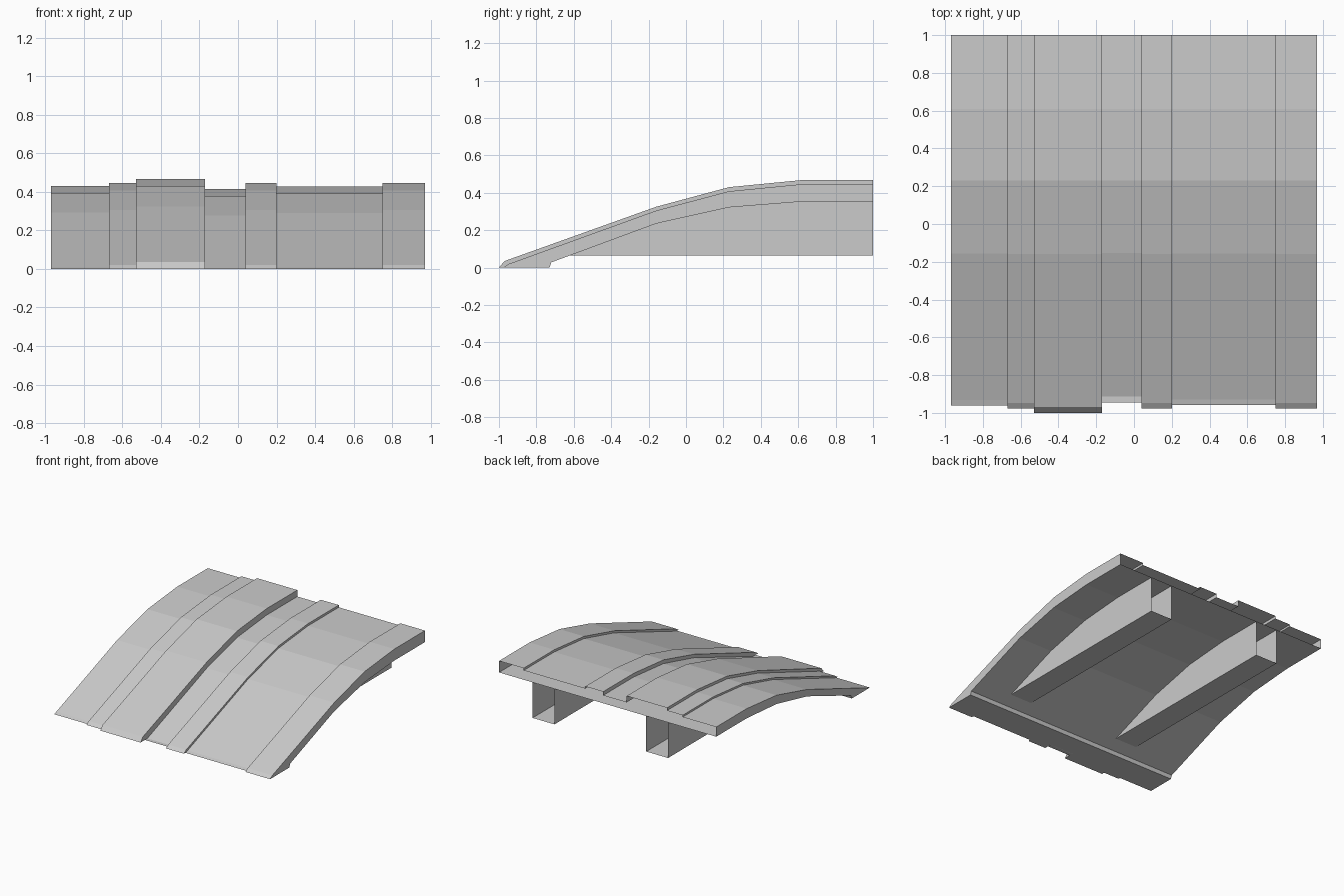
import bpy

if "Cube" in bpy.data.objects:
    bpy.data.objects.remove(bpy.data.objects["Cube"])

# plank edges across the width and the top height of each plank
EDGES = [-0.97, -0.67, -0.53, -0.17, 0.04, 0.20, 0.75, 0.97]
HEIGHTS = [0.43, 0.445, 0.467, 0.415, 0.445, 0.427, 0.445]
# shared underside, back to front, ending in the front lip
UNDER = [(1, 0.352), (0.61, 0.352), (0.23, 0.322), (-0.16, 0.235), (-0.72, 0.028), (-0.73, 0)]


def top_profile(h):
    d = 0.467 - h
    return [(-1 + 1.06 * d, 0), (-0.97 + 1.05 * d, 0.035 - 0.69 * d),
            (-0.16 + 0.1 * d, 0.325 - 0.9 * d), (0.23, 0.43 - d), (0.61, h), (1, h)]


def make_object(name, verts, faces):
    mesh = bpy.data.meshes.new(name)
    mesh.from_pydata(verts, [], faces)
    mesh.validate()
    mesh.update()
    obj = bpy.data.objects.new(name, mesh)
    bpy.context.collection.objects.link(obj)
    return obj


# ramp deck: stepped plank tops lofted across x, open at the back
verts, faces = [], []
n = 6
sections = []
for i, h in enumerate(HEIGHTS):
    sections += [(EDGES[i], top_profile(h)), (EDGES[i + 1], top_profile(h))]
for x, prof in sections:
    verts += [(x, y, z) for y, z in prof]
for s in range(len(sections) - 1):
    a, b = s * n, (s + 1) * n
    faces += [(a + k, b + k, b + k + 1, a + k + 1) for k in range(n - 1)]

# underside and lip
u = len(verts)
for x in (EDGES[0], EDGES[-1]):
    verts += [(x, y, z) for y, z in UNDER]
faces += [(u + k, u + n + k, u + n + k + 1, u + k + 1) for k in range(n - 1)]

# lip sole joins every plank front to the lip
last = (len(sections) - 1) * n
sole = [u + n - 1, u + 2 * n - 1] + [s * n for s in reversed(range(len(sections)))]
faces.append(tuple(sole))

# deck sides
faces.append(tuple([k for k in reversed(range(n))] + [u + k for k in reversed(range(n))]))
faces.append(tuple([last + k for k in range(n)] + [u + n + k for k in range(n)]))
make_object("ramp_deck", verts, faces)

# two hollow support beams under the deck, open at the back
BEAM = [(-0.62, 0.065), (1, 0.065), (1, 0.352), (0.61, 0.352), (0.23, 0.322), (-0.16, 0.235)]
for side, x0, x1 in (("left", -0.54, -0.345), ("right", 0.475, 0.67)):
    bv = [(x, y, z) for x in (x0, x1) for y, z in BEAM]
    bf = [tuple(reversed(range(6))), tuple(range(6, 12)), (0, 1, 7, 6)]
    make_object("support_beam_" + side, bv, bf)
